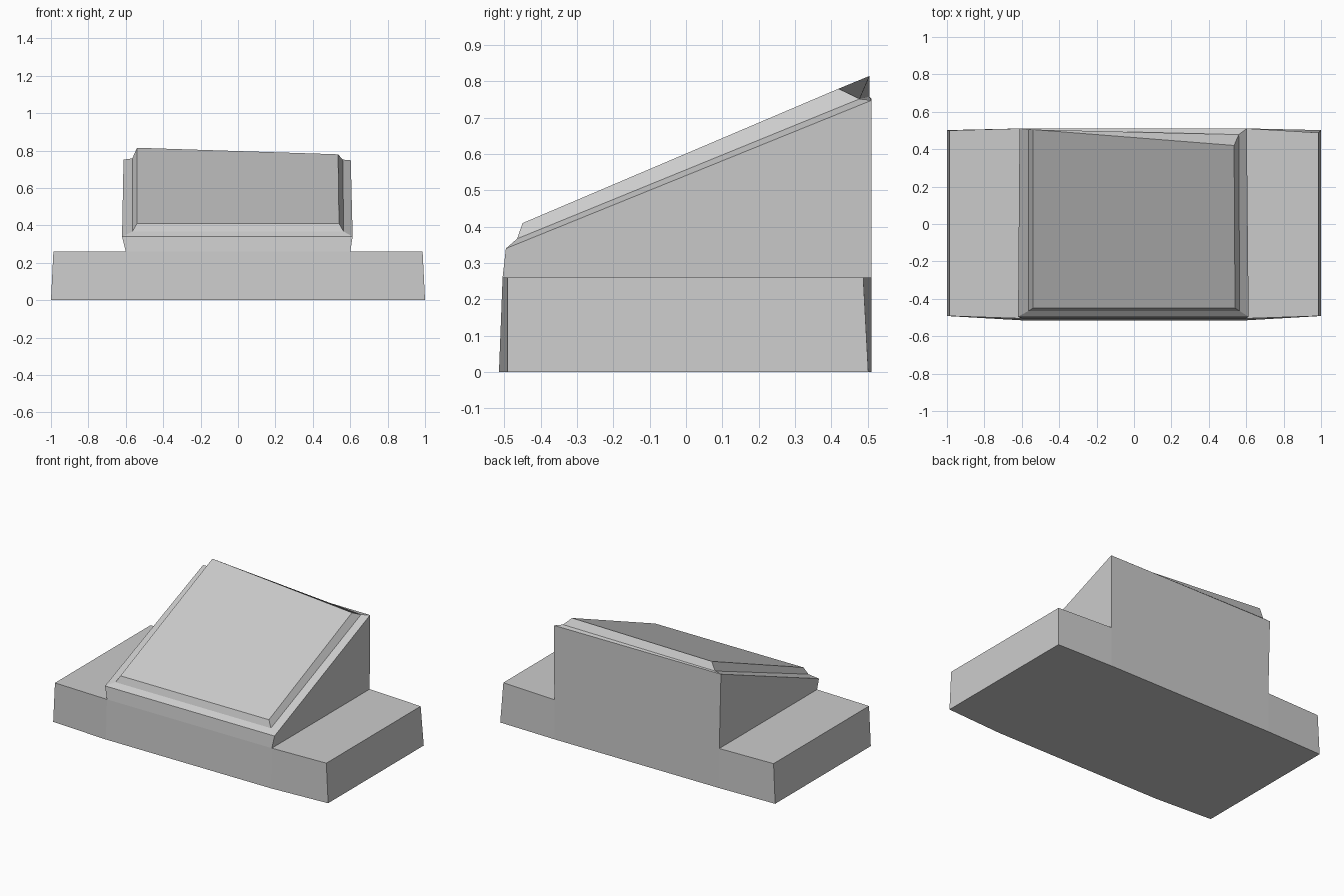
import bpy
import bmesh

if "Cube" in bpy.data.objects:
    bpy.data.objects.remove(bpy.data.objects["Cube"])

grey = bpy.data.materials.new("light grey")
grey.diffuse_color = (0.6, 0.6, 0.6, 1)
grey.use_nodes = True
grey.node_tree.nodes["Principled BSDF"].inputs["Base Color"].default_value = grey.diffuse_color


def loft(name, rings):
    """Join four-cornered rings into a closed, flat-shaded solid."""
    bm = bmesh.new()
    loops = [[bm.verts.new(p) for p in ring] for ring in rings]
    bm.faces.new(loops[0])
    bm.faces.new(loops[-1])
    for a, b in zip(loops, loops[1:]):
        for i in range(4):
            j = (i + 1) % 4
            bm.faces.new((a[i], a[j], b[j], b[i]))
    bmesh.ops.recalc_face_normals(bm, faces=bm.faces)
    mesh = bpy.data.meshes.new(name)
    bm.to_mesh(mesh)
    bm.free()
    mesh.materials.append(grey)
    obj = bpy.data.objects.new(name, mesh)
    bpy.context.collection.objects.link(obj)


# Each ring runs front left, front right, back right, back left.
# Panel outline where it meets the sloping rim
panel_base = [(-0.565, -0.465, 0.367), (0.565, -0.465, 0.367),
              (0.56, 0.478, 0.752), (-0.565, 0.505, 0.758)]

# Wedge block: base, undercut waist, sloping top edge, rim up to the panel
loft("wedge_block", [
    [(-0.6, -0.515, 0), (0.6, -0.515, 0), (0.6, 0.511, 0), (-0.6, 0.511, 0)],
    [(-0.6, -0.505, 0.26), (0.6, -0.505, 0.26), (0.6, 0.511, 0.26), (-0.6, 0.511, 0.26)],
    [(-0.62, -0.496, 0.34), (0.613, -0.496, 0.34), (0.603, 0.511, 0.748), (-0.612, 0.511, 0.752)],
    panel_base,
])

# Raised slanted panel with bevelled sides and a skewed back edge
loft("slanted_panel", [
    panel_base,
    [(-0.54, -0.45, 0.41), (0.54, -0.45, 0.41), (0.535, 0.42, 0.78), (-0.54, 0.505, 0.815)],
])

# Low side wings, narrowing slightly outwards
for name, s, back in (("left_wing", -1, 0.5), ("right_wing", 1, 0.488)):
    loft(name, [
        [(s * 0.6, -0.515, 0), (s * 0.6, 0.511, 0), (s * 0.6, 0.511, 0.26), (s * 0.6, -0.505, 0.26)],
        [(s, -0.492, 0), (s, 0.502, 0), (s * 0.987, back, 0.26), (s * 0.987, -0.492, 0.26)],
    ])
